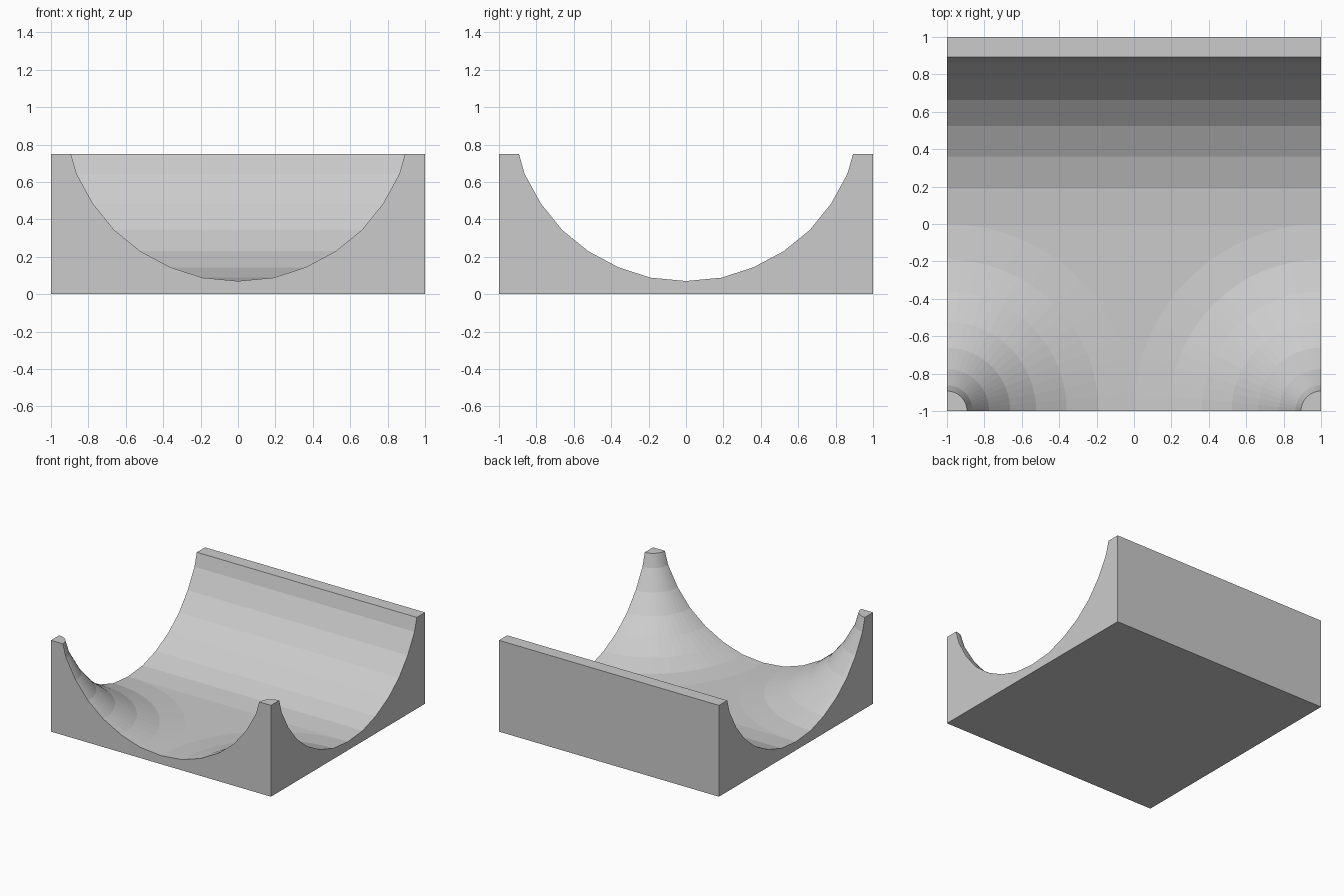
import bpy, bmesh
from math import sin, cos, pi

if "Cube" in bpy.data.objects:
    bpy.data.objects.remove(bpy.data.objects["Cube"])

# Channel profile: (distance from channel centre, height)
PROFILE = [(0, .07), (.19, .088), (.36, .143), (.523, .23), (.662, .343),
           (.775, .483), (.863, .643), (.893, .75)]
SEGS = 16

bm = bmesh.new()


def face(points):
    return bm.faces.new([bm.verts.new(p) for p in points])


def arc(side, d, z):
    """Quarter circle round a front corner, from the side wall to the front."""
    r = 1 - d
    return [(side * (1 - r * sin(a)), -1 + r * cos(a), z)
            for a in (i * pi / 2 / SEGS for i in range(SEGS + 1))]


# Straight bank along the back, with its flat rim
back = PROFILE + [(1, .75)]
for (y0, z0), (y1, z1) in zip(back, back[1:]):
    face([(-1, y0, z0), (1, y0, z0), (1, y1, z1), (-1, y1, z1)])

# Revolved banks at the two front corners, with flat caps
for side in (-1, 1):
    rings = [arc(side, d, z) for d, z in PROFILE]
    for a, b in zip(rings, rings[1:]):
        for i in range(SEGS):
            face([a[i], a[i + 1], b[i + 1], b[i]])
    face(rings[-1] + [(side, -1, .75)])

# Flat floor between the banks
left, right = arc(-1, 0, .07), arc(1, 0, .07)
face(left + right[::-1][1:])

# Join the surface, then drop it to the ground as a solid block
bmesh.ops.remove_doubles(bm, verts=bm.verts[:], dist=1e-4)
ext = bmesh.ops.extrude_face_region(bm, geom=bm.faces[:], use_keep_orig=True)
for v in ext["geom"]:
    if isinstance(v, bmesh.types.BMVert):
        v.co.z = 0
base = [f for f in bm.faces if all(v.co.z < 1e-5 for v in f.verts)]
bmesh.ops.dissolve_faces(bm, faces=base, use_verts=False)
bmesh.ops.recalc_face_normals(bm, faces=bm.faces[:])

mesh = bpy.data.meshes.new("channel_junction")
bm.to_mesh(mesh)
bm.free()
bpy.context.collection.objects.link(bpy.data.objects.new("channel_junction", mesh))
